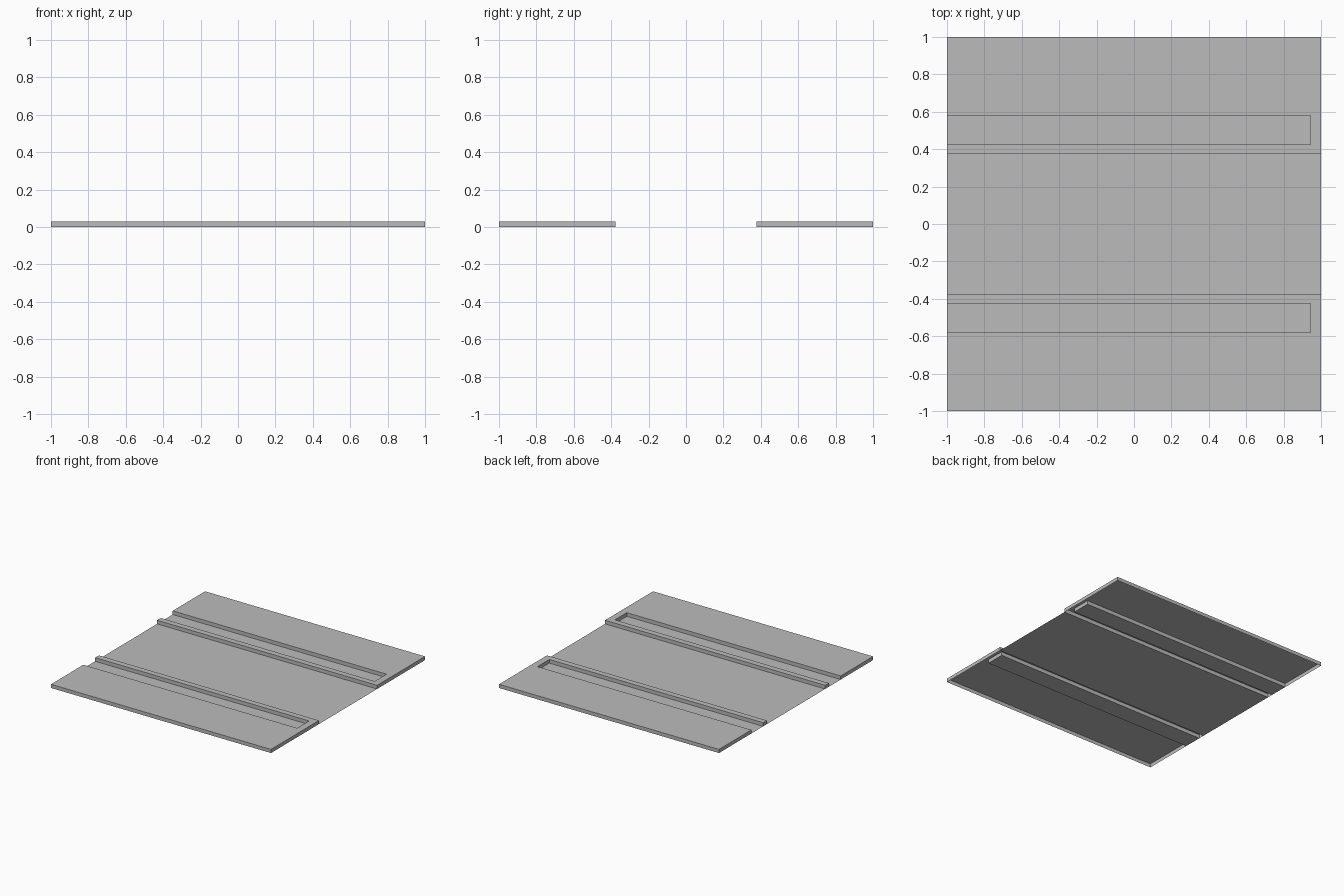
import bpy
import bmesh

cube = bpy.data.objects.get("Cube")
if cube:
    bpy.data.objects.remove(cube, do_unlink=True)

HEIGHT = 0.03        # raised level above the road
ROAD = 0.378         # half width of the road
SLOT_IN, SLOT_OUT = 0.426, 0.58
SLOT_END = 0.944     # closed end of each channel

grey = bpy.data.materials.new("plain grey")
grey.use_nodes = True
colour = (0.5, 0.5, 0.5, 1)
grey.diffuse_color = colour
grey.node_tree.nodes["Principled BSDF"].inputs["Base Color"].default_value = colour


def sheet(name, outline, z, skirt=0):
    """Flat sheet from a counter-clockwise outline, with an optional skirt down from its rim."""
    bm = bmesh.new()
    top = [bm.verts.new((x, y, z)) for x, y in outline]
    bm.faces.new(top)
    if skirt:
        low = [bm.verts.new((x, y, z - skirt)) for x, y in outline]
        for i in range(len(top)):
            j = (i + 1) % len(top)
            bm.faces.new((low[i], low[j], top[j], top[i]))
    mesh = bpy.data.meshes.new(name)
    bm.to_mesh(mesh)
    bm.free()
    mesh.materials.append(grey)
    obj = bpy.data.objects.new(name, mesh)
    bpy.context.collection.objects.link(obj)


def rectangle(x0, x1, y0, y1):
    return [(x0, y0), (x1, y0), (x1, y1), (x0, y1)]


# Road between the two raised sides
sheet("road", rectangle(-1, 1, -ROAD, ROAD), 0)

# Hollow raised sides, each wrapped around a channel open at one end
half = [(-1, SLOT_OUT), (SLOT_END, SLOT_OUT), (SLOT_END, SLOT_IN), (-1, SLOT_IN),
        (-1, ROAD), (1, ROAD), (1, 1), (-1, 1)]
sheet("back_pavement", half, HEIGHT, HEIGHT)
sheet("front_pavement", [(x, -y) for x, y in reversed(half)], HEIGHT, HEIGHT)

# Channel floors
sheet("back_channel_floor", rectangle(-1, SLOT_END, SLOT_IN, SLOT_OUT), 0)
sheet("front_channel_floor", rectangle(-1, SLOT_END, -SLOT_OUT, -SLOT_IN), 0)
